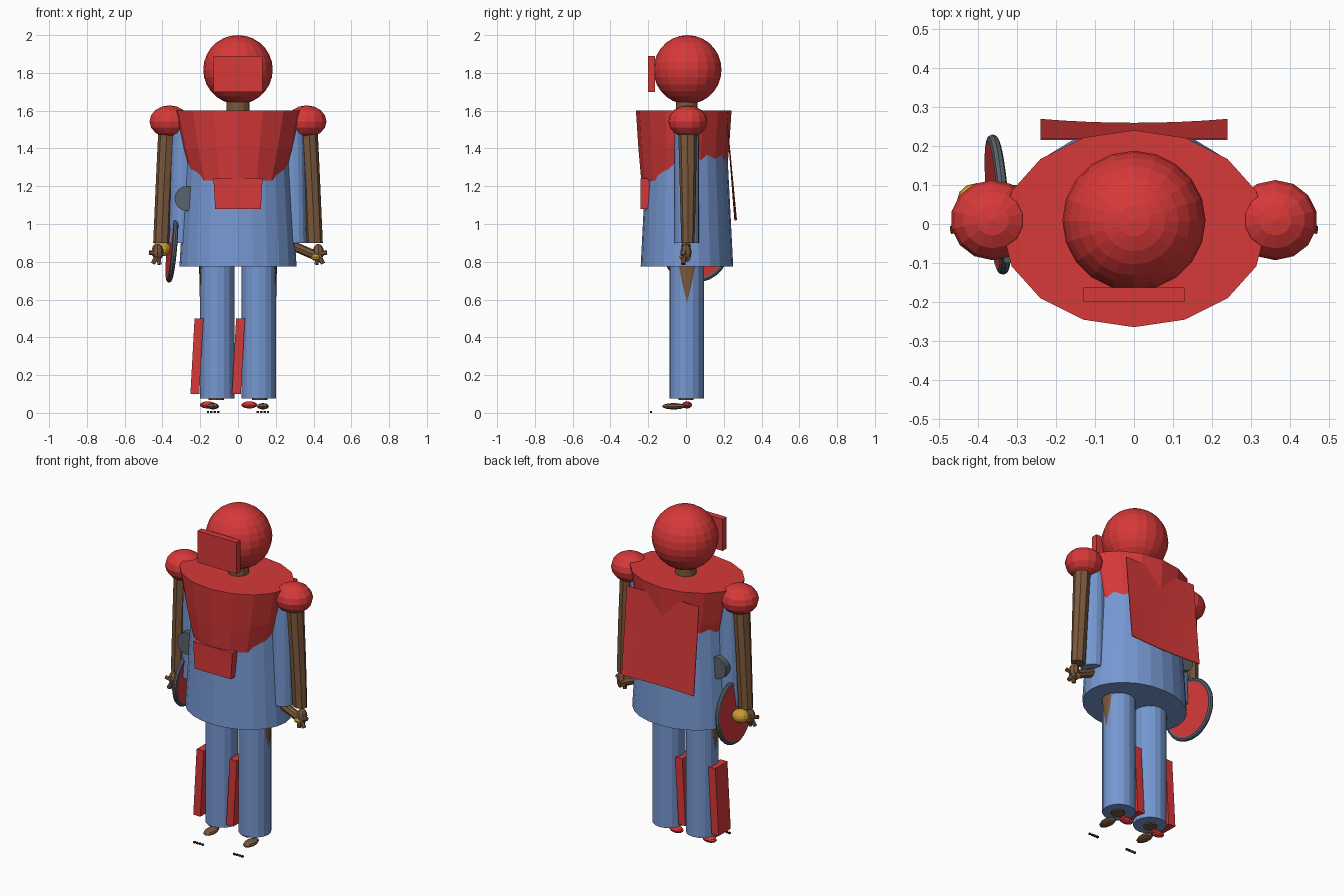
import bpy, bmesh, math
from mathutils import Matrix, Vector, Euler

if "Cube" in bpy.data.objects:
    bpy.data.objects.remove(bpy.data.objects["Cube"], do_unlink=True)


def material(name, rgb):
    m = bpy.data.materials.new(name)
    m.use_nodes = True
    m.diffuse_color = (*rgb, 1)
    m.node_tree.nodes["Principled BSDF"].inputs["Base Color"].default_value = (*rgb, 1)
    return m


RED = material("armour red", (0.68, 0.04, 0.04))
BLUE = material("cloth blue", (0.18, 0.31, 0.64))
BROWN = material("leather brown", (0.2, 0.1, 0.045))
GOLD = material("gold", (0.58, 0.33, 0.03))
GRAY = material("iron gray", (0.1, 0.125, 0.15))
DARK = material("claw dark", (0.03, 0.02, 0.015))


def finish(name, bm, mat):
    bmesh.ops.recalc_face_normals(bm, faces=bm.faces)
    mesh = bpy.data.meshes.new(name)
    bm.to_mesh(mesh)
    bm.free()
    mesh.materials.append(mat)
    ob = bpy.data.objects.new(name, mesh)
    bpy.context.collection.objects.link(ob)
    return ob


def ball(name, mat, centre, radii, segs=12, rings=8):
    bm = bmesh.new()
    bmesh.ops.create_uvsphere(bm, u_segments=segs, v_segments=rings, radius=1,
                              matrix=Matrix.LocRotScale(Vector(centre), None, Vector(radii)))
    return finish(name, bm, mat)


def box(name, mat, low, high):
    low, high = Vector(low), Vector(high)
    bm = bmesh.new()
    bmesh.ops.create_cube(bm, size=1, matrix=Matrix.LocRotScale((low + high) / 2, None, high - low))
    return finish(name, bm, mat)


def loft(name, mat, rings, sides=16):
    """Skin capped elliptical rings, each (x, y, z, radius x, radius y)."""
    bm = bmesh.new()
    loops = []
    for x, y, z, rx, ry in rings:
        angles = [math.tau * i / sides for i in range(sides)]
        loops.append([bm.verts.new((x + rx * math.cos(a), y + ry * math.sin(a), z)) for a in angles])
    for a, b in zip(loops, loops[1:]):
        for i in range(sides):
            j = (i + 1) % sides
            bm.faces.new((a[i], a[j], b[j], b[i]))
    bm.faces.new(loops[0])
    bm.faces.new(loops[-1])
    return finish(name, bm, mat)


def rod(name, mat, start, end, r1, r2, sides=8):
    start, end = Vector(start), Vector(end)
    axis = end - start
    bm = bmesh.new()
    turn = axis.to_track_quat('Z', 'Y')
    bmesh.ops.create_cone(bm, cap_ends=True, segments=sides, radius1=r1, radius2=r2, depth=axis.length,
                          matrix=Matrix.LocRotScale((start + end) / 2, turn, None))
    return finish(name, bm, mat)


# Head, visor and neck
ball("head", RED, (0, 0.008, 1.817), (0.184, 0.18, 0.183), 20, 14)
box("visor", RED, (-0.13, -0.2, 1.7), (0.13, -0.163, 1.89))
loft("neck", BROWN, [(0, 0.003, 1.55, 0.06, 0.057), (0, 0.003, 1.72, 0.06, 0.057)], 12)

# Tunic, breastplate and its lower tab
loft("tunic", BLUE, [(0, 0.005, 0.775, 0.31, 0.245), (0, 0.005, 1.55, 0.265, 0.205)], 24)
loft("breastplate", RED, [(0, -0.012, 1.23, 0.25, 0.225), (0, -0.012, 1.4, 0.298, 0.24),
                          (0, -0.012, 1.6, 0.34, 0.253)])
tab = box("breastplate_tab", RED, (-0.13, -0.24, 1.08), (0.13, -0.19, 1.24))
for v in tab.data.vertices:
    if v.co.z < 1.1:
        v.co.x *= 0.93

# Cape: a thin sheet, leaning back and slightly curled at the lower corners
bm = bmesh.new()
columns, height = 8, 0.52
rows = []
for z in (1.02, 1.28, 1.54):
    drop = (1.54 - z) / height
    xs = [-0.24 + 0.48 * i / columns for i in range(columns + 1)]
    rows.append([bm.verts.new((x, 0.22 + drop * (0.04 + 0.01 * (x / 0.24) ** 2), z)) for x in xs])
for a, b in zip(rows, rows[1:]):
    for i in range(columns):
        bm.faces.new((a[i], a[i + 1], b[i + 1], b[i]))
cape = finish("cape", bm, RED)
thick = cape.modifiers.new("thickness", 'SOLIDIFY')
thick.thickness = 0.004

# Arms, legs and feet on both sides
for side, s in (("left", 1), ("right", -1)):
    ball(side + "_shoulder_pad", RED, (s * 0.363, 0.01, 1.543), (0.108, 0.103, 0.085), 14, 8)
    loft(side + "_sleeve", BLUE, [(s * 0.3, 0.005, 0.9, 0.065, 0.065), (s * 0.29, 0.005, 1.52, 0.065, 0.065)])
    loft(side + "_arm", BROWN, [(s * 0.405, 0.01, 0.9, 0.044, 0.035), (s * 0.392, 0.01, 1.2, 0.044, 0.043),
                                (s * 0.375, 0.008, 1.52, 0.046, 0.05)], 8)
    loft(side + "_trouser_leg", BLUE, [(s * 0.11, 0.003, 0.075, 0.091, 0.091),
                                       (s * 0.11, 0.003, 0.85, 0.091, 0.091)])
    loft(side + "_shin", BROWN, [(s * 0.115, 0, 0.068, 0.04, 0.04), (s * 0.115, 0, 0.2, 0.04, 0.04)], 8)
    loft(side + "_hip_spike", BROWN, [(s * 0.2, 0.005, 0.59, 0.002, 0.002), (s * 0.198, 0.005, 0.7, 0.006, 0.028),
                                      (s * 0.196, 0.005, 0.82, 0.012, 0.05)], 8)
    ball(side + "_foot", BROWN, (s * 0.132, -0.065, 0.035), (0.033, 0.063, 0.017), 10, 6)
    ball(side + "_shoe", RED, (s * 0.11 - 0.05, 0.005, 0.042), (0.045, 0.027, 0.019), 10, 6)
    for i in range(4):
        x = s * (0.105 + 0.018 * i)
        box(f"{side}_claw_{i}", DARK, (x - 0.006, -0.19, 0), (x + 0.006, -0.18, 0.01))
    # Greave: leaning plate on the same flank of each leg
    x = s * 0.11 - 0.095
    greave = box(side + "_greave", RED, (x - 0.025, -0.065, 0.1), (x + 0.022, 0.05, 0.5))
    for v in greave.data.vertices:
        if v.co.z < 0.3:
            v.co.x -= 0.022

    # Hand with short fingers
    ball(side + "_hand", BROWN, (s * 0.425, 0, 0.85), (0.03, 0.03, 0.045), 8, 6)
    for i, (x, z) in enumerate(((0.47, 0.85), (0.45, 0.79), (0.415, 0.785))):
        rod(f"{side}_finger_{i}", BROWN, (s * 0.425, -0.01, 0.84), (s * x, -0.015, z), 0.012, 0.012, 6)

# Handle and gold ring held in the left hand
rod("handle", BROWN, (0.29, 0, 0.885), (0.44, 0, 0.82), 0.025, 0.025)
ball("handle_ring", GOLD, (0.412, -0.005, 0.826), (0.029, 0.03, 0.021), 10, 6)

# Iron disc at the waist
rod("waist_disc", GRAY, (-0.27, -0.1, 1.135), (-0.27, 0.1, 1.135), 0.066, 0.066, 16)

# Round shield: board, rim and boss around a tilted axis
centre = Vector((-0.35, 0.05, 0.87))
axis = Vector((-1, -0.08, 0.09)).normalized()
rod("shield_board", RED, centre - axis * 0.01, centre + axis * 0.012, 0.17, 0.165, 28)
turn = axis.to_track_quat('Z', 'Y')
bpy.ops.mesh.primitive_torus_add(location=centre, rotation=turn.to_euler(), major_radius=0.167,
                                 minor_radius=0.014, major_segments=28, minor_segments=8)
rim = bpy.context.object
rim.name = "shield_rim"
rim.data.materials.append(GRAY)
ball("shield_boss", GOLD, (-0.405, 0.06, 0.868), (0.05, 0.045, 0.04), 12, 8)
